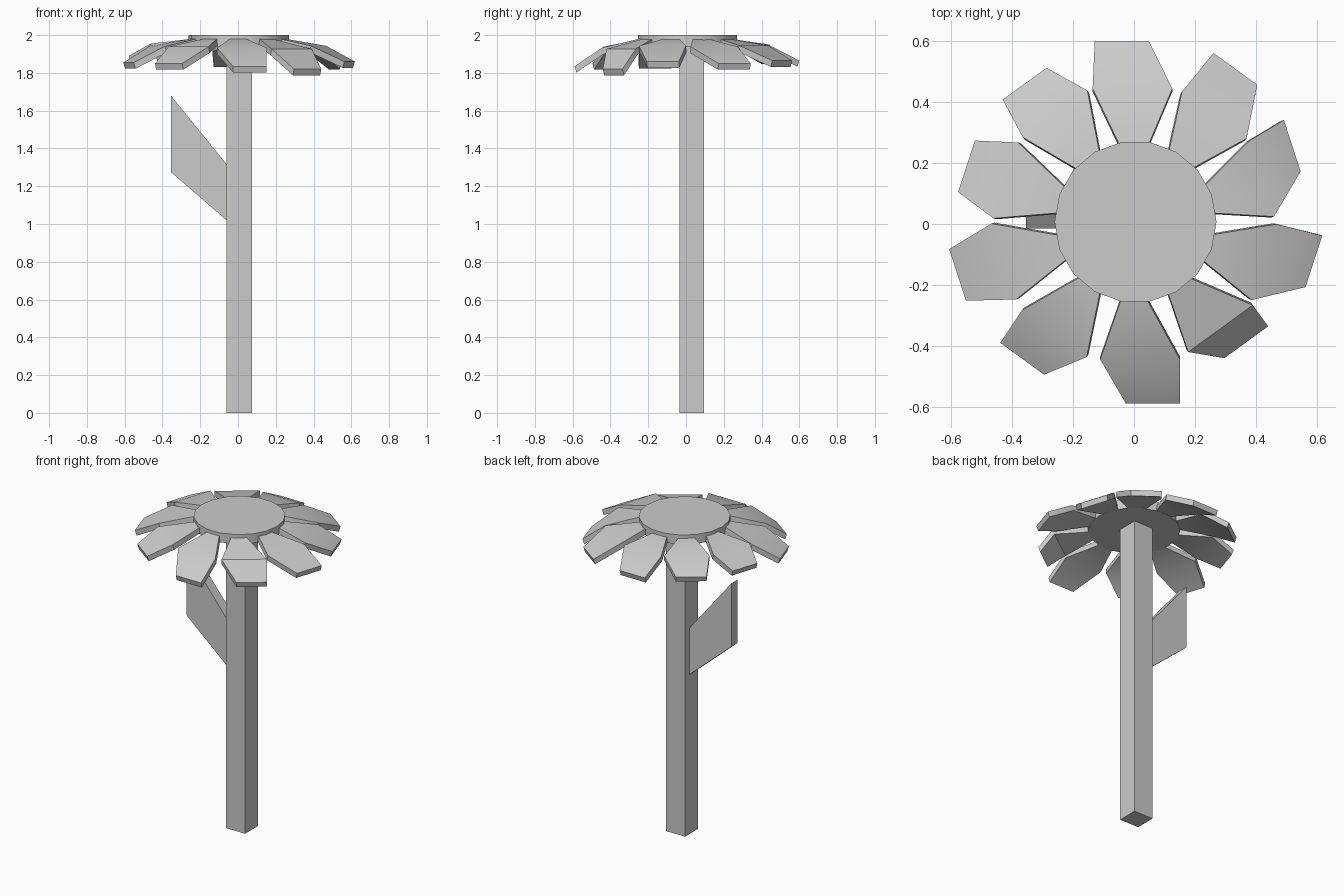
import bpy, bmesh
from math import radians, cos, sin
from mathutils import Vector

if "Cube" in bpy.data.objects:
    bpy.data.objects.remove(bpy.data.objects["Cube"])


def add_object(name, bm):
    bmesh.ops.recalc_face_normals(bm, faces=bm.faces[:])
    mesh = bpy.data.meshes.new(name)
    bm.to_mesh(mesh)
    bm.free()
    ob = bpy.data.objects.new(name, mesh)
    bpy.context.collection.objects.link(ob)
    return ob


def slab(name, points, faces, offset):
    """Surface from points and faces, thickened by moving a copy by offset."""
    bm = bmesh.new()
    verts = [bm.verts.new(p) for p in points]
    fs = [bm.faces.new([verts[i] for i in f]) for f in faces]
    ext = bmesh.ops.extrude_face_region(bm, geom=fs, use_keep_orig=True)
    moved = [g for g in ext["geom"] if isinstance(g, bmesh.types.BMVert)]
    bmesh.ops.translate(bm, verts=moved, vec=Vector(offset))
    return add_object(name, bm)


# Square stem
slab("stem", [(-0.06, -0.035, 0), (0.075, -0.035, 0), (0.075, 0.095, 0), (-0.06, 0.095, 0)],
     [(0, 1, 2, 3)], (0, 0, 1.95))

# Single leaf on the left of the stem
slab("leaf", [(-0.055, -0.015, 1.015), (-0.055, -0.015, 1.31),
              (-0.355, -0.015, 1.68), (-0.355, -0.015, 1.275)],
     [(0, 1, 2, 3)], (0, 0.065, 0))

# Flower centre disc
bpy.ops.mesh.primitive_cylinder_add(vertices=18, radius=0.266, depth=0.06,
                                    location=(0.005, 0.007, 1.97),
                                    rotation=(0, 0, radians(90)))
bpy.context.object.name = "flower_centre"
bpy.ops.object.shade_smooth_by_angle(angle=radians(30))

# Petals: angle, shoulder shift, tip radius, tip shift, tip height
petals = [
    (90, 0.005, 0.60, 0.04, 1.865),
    (54, -0.003, 0.608, 0.03, 1.865),
    (18, 0.012, 0.574, 0.084, 1.85),
    (-18, 0.013, 0.60, 0.066, 1.86),
    (-54, 0.028, 0.531, 0.07, 1.82),
    (-90, 0.02, 0.59, 0.0625, 1.835),
    (-126, 0.0, 0.574, -0.037, 1.85),
    (-162, -0.015, 0.603, -0.02, 1.855),
    (162, -0.006, 0.582, -0.01, 1.89),
    (126, -0.003, 0.584, 0.02, 1.88),
]
for n, (angle, shoulder, tip_r, tip_t, tip_z) in enumerate(petals, 1):
    a = radians(angle)
    radial = Vector((cos(a), sin(a), 0))
    side = Vector((-sin(a), cos(a), 0))
    rows = [(0.25, 0.0, 0.043, 1.98),
            (0.445, shoulder, 0.131, 1.945 - (1.865 - tip_z) * 0.4),
            (tip_r, tip_t, 0.089, tip_z)]
    pts = [radial * r + side * (t + s * w) + Vector((0, 0, z))
           for r, t, w, z in rows for s in (-1, 1)]
    petal = slab(f"petal_{n}", pts, [(0, 2, 3, 1), (2, 4, 5, 3)],
                 radial * -0.01 + Vector((0, 0, -0.033)))
    bpy.ops.object.select_all(action='DESELECT')
    petal.select_set(True)
    bpy.context.view_layer.objects.active = petal
    bpy.ops.object.shade_smooth_by_angle(angle=radians(35))
